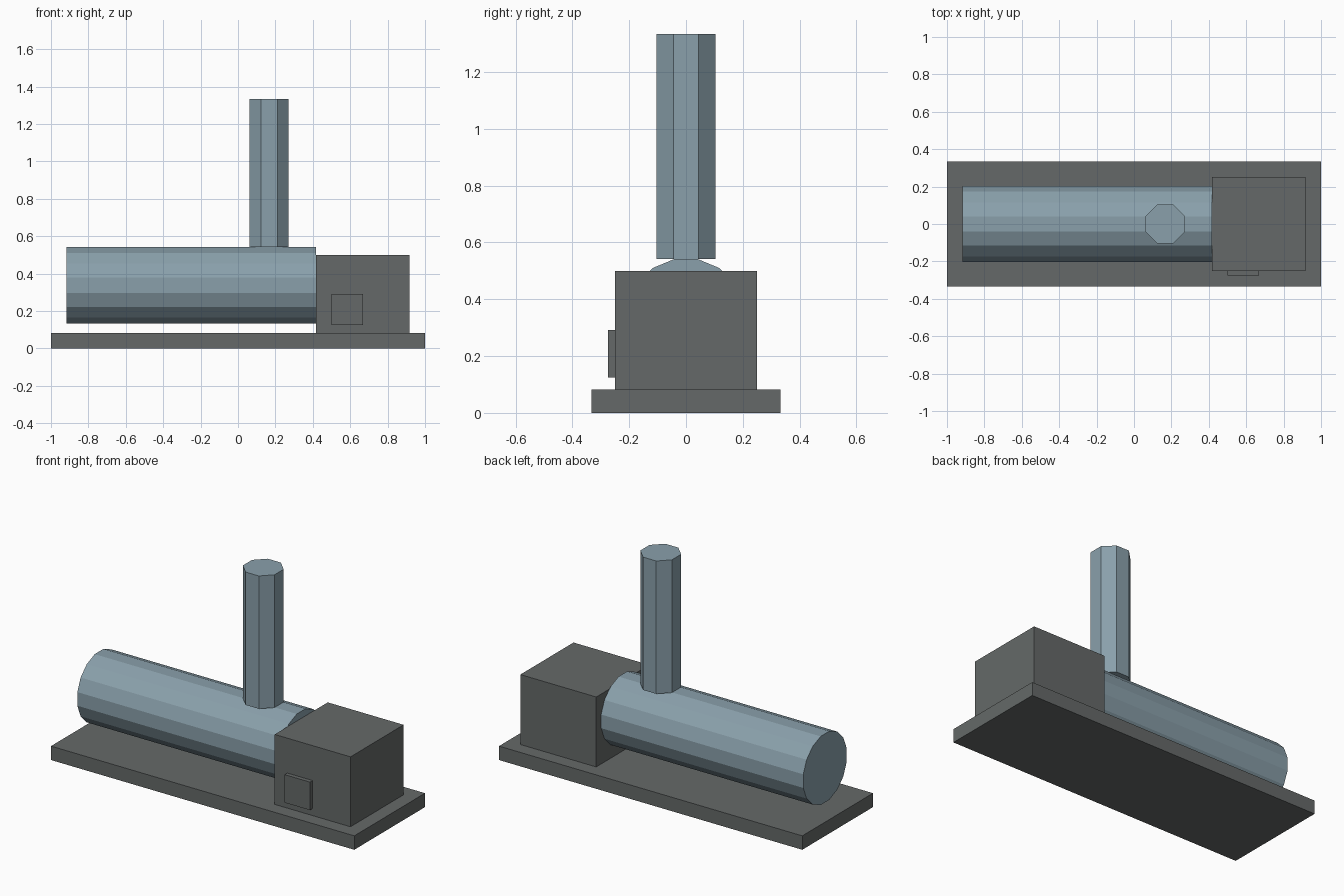
import bpy
import math

cube = bpy.data.objects.get("Cube")
if cube:
    bpy.data.objects.remove(cube, do_unlink=True)


def material(name, rgb):
    m = bpy.data.materials.new(name)
    m.use_nodes = True
    m.diffuse_color = (*rgb, 1)
    m.node_tree.nodes["Principled BSDF"].inputs["Base Color"].default_value = (*rgb, 1)
    return m


iron = material("dark iron grey", (0.130, 0.141, 0.139))
steel = material("blue grey steel", (0.254, 0.352, 0.407))


def finish(name, mat):
    ob = bpy.context.object
    ob.name = ob.data.name = name
    ob.data.materials.append(mat)
    bpy.ops.object.transform_apply(location=False, rotation=True, scale=True)
    return ob


def box(name, lo, hi, mat):
    centre = [(a + b) / 2 for a, b in zip(lo, hi)]
    bpy.ops.mesh.primitive_cube_add(size=1, location=centre)
    bpy.context.object.scale = [b - a for a, b in zip(lo, hi)]
    return finish(name, mat)


def prism(name, sides, apothem, length, centre, tilt, mat):
    """Prism spun half a step so that flats face the axes, then tilted about y."""
    bpy.ops.mesh.primitive_cylinder_add(
        vertices=sides, radius=apothem / math.cos(math.pi / sides), depth=length,
        location=centre, rotation=(0, 0, math.pi / sides))
    bpy.ops.object.transform_apply(location=False, rotation=True, scale=False)
    bpy.context.object.rotation_euler = (0, tilt, 0)
    return finish(name, mat)


# Base slab and firebox with its door
box("base", (-1, -0.333, 0), (1, 0.333, 0.083), iron)
box("firebox", (0.417, -0.25, 0.083), (0.917, 0.25, 0.5), iron)
box("firebox_door", (0.5, -0.275, 0.125), (0.667, -0.25, 0.292), iron)

# Horizontal boiler and the chimney standing on it
prism("boiler", 16, 0.2043, 1.333, (-0.25, 0, 0.3375), math.pi / 2, steel)
prism("chimney", 8, 0.1042, 0.792, (0.1667, 0, 0.9375), 0, steel)
